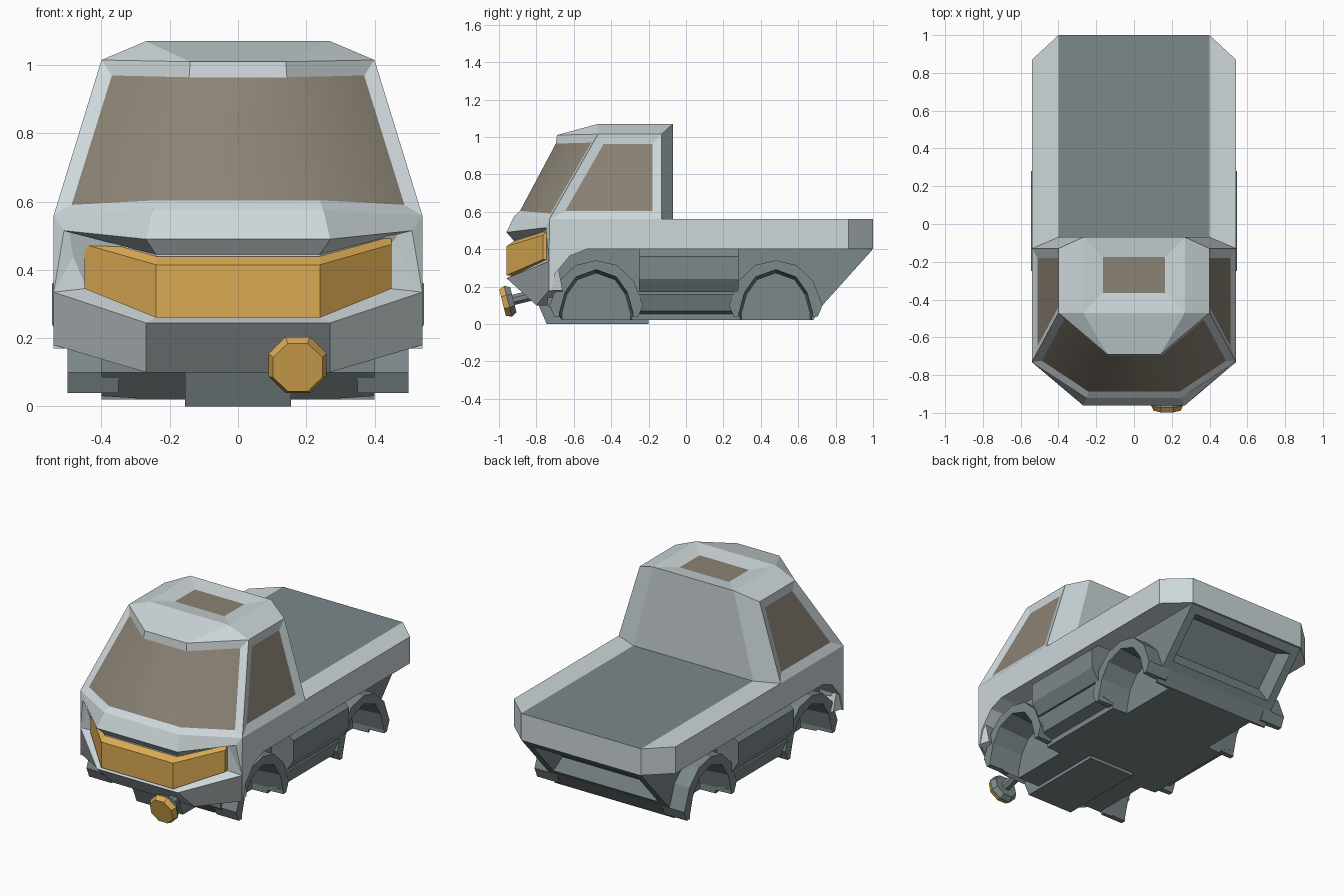
import bpy, bmesh, math
from mathutils import Matrix, Vector

if "Cube" in bpy.data.objects:
    bpy.data.objects.remove(bpy.data.objects["Cube"])


def material(name, rgb):
    m = bpy.data.materials.new(name)
    m.diffuse_color = (*rgb, 1)
    m.use_nodes = True
    m.node_tree.nodes["Principled BSDF"].inputs["Base Color"].default_value = m.diffuse_color
    return m


LIGHT = material("light_grey_paint", (0.61, 0.68, 0.70))
DARK = material("dark_grey_chassis", (0.20, 0.245, 0.255))
GLASS = material("brown_glass", (0.26, 0.225, 0.175))
AMBER = material("amber", (0.70, 0.40, 0.085))


def finish(name, bm, *mats):
    me = bpy.data.meshes.new(name)
    bm.to_mesh(me)
    bm.free()
    ob = bpy.data.objects.new(name, me)
    bpy.context.collection.objects.link(ob)
    for m in mats:
        me.materials.append(m)
    return ob


def build(verts, faces):
    bm = bmesh.new()
    vs = [bm.verts.new(v) for v in verts]
    fs = [bm.faces.new([vs[i] for i in f]) for f in faces]
    bmesh.ops.recalc_face_normals(bm, faces=bm.faces)
    return bm, fs


def prism(pts, axis, a, b, s=1.0, centre=(0, 0)):
    """Extrude a 2D outline along an axis from a to b, scaling the far end."""
    def put(p, q, t):
        return {'x': (t, p, q), 'y': (p, t, q), 'z': (p, q, t)}[axis]
    n = len(pts)
    vs = [put(p, q, a) for p, q in pts]
    vs += [put(centre[0] + (p - centre[0]) * s, centre[1] + (q - centre[1]) * s, b) for p, q in pts]
    fs = [tuple(range(n)), tuple(range(n, 2 * n))]
    fs += [(i, (i + 1) % n, n + (i + 1) % n, n + i) for i in range(n)]
    return build(vs, fs)


def mx(p):
    return (-p[0], p[1], p[2])


def wrap(rows, apex=0):
    """Closed shape wrapped round the nose: rows of (inner, outer) points, mirrored in x."""
    vs = []
    for i, o in rows:
        vs += [mx(o), mx(i), i, o]
    n, fs = len(rows), []
    for r in range(n):
        a, b = 4 * r, 4 * ((r + 1) % n)
        fs += [(a + k, a + k + 1, b + k + 1, b + k) for k in range(3)]
    for side in (0, 3):
        for k in range(1, n - 1):
            t = [apex, (apex + k) % n, (apex + k + 1) % n]
            fs.append(tuple(4 * j + side for j in t))
    return build(vs, fs)[0]


# Cab with recessed windows and sunroof
A = [(.25, -.92, .575), (.54, -.73, .56), (.54, -.13, .56), (.40, -.07, .56)]
B = [(.14, -.69, 1.01), (.40, -.47, 1.015), (.40, -.13, 1.015), (.27, -.07, 1.07)]
C = (.27, -.47, 1.07)
verts = A + [mx(p) for p in reversed(A)] + B + [mx(p) for p in reversed(B)] + [C, mx(C)]
faces = [(i, (i + 1) % 8, 8 + (i + 1) % 8, 8 + i) for i in range(8)]
faces += [(11, 12, 17, 16), (8, 15, 17, 16), (8, 9, 16), (9, 10, 11, 16),
          (15, 14, 17), (14, 13, 12, 17), tuple(range(8))]
bm, fs = build(verts, faces)
for group, thick, depth in (([1, 5], .05, -.015), ([7, 0, 6], .042, -.015), ([8], .105, -.015)):
    panes = [fs[i] for i in group]
    bmesh.ops.inset_region(bm, faces=panes, thickness=thick, depth=depth, use_even_offset=True)
    for f in panes:
        f.material_index = 1
        f.smooth = len(group) == 3
finish("cab", bm, LIGHT, GLASS)

# Nose with the grille recess and bumper
finish("nose", wrap([
    ((.25, -.92, .575), (.54, -.73, .56)),
    ((.27, -.96, .49), (.51, -.75, .515)),
    ((.24, -.92, .445), (.45, -.745, .50)),
    ((.24, -.92, .26), (.45, -.745, .345)),
    ((.27, -.96, .245), (.54, -.732, .335)),
    ((.27, -.80, .10), (.54, -.732, .18)),
    ((.27, -.66, .10), (.52, -.66, .18))], apex=4), LIGHT)

# Amber light panel in the recess
finish("front_light_panel", wrap([
    ((.24, -.90, .26), (.45, -.73, .345)),
    ((.24, -.96, .26), (.45, -.765, .345)),
    ((.24, -.96, .415), (.45, -.765, .475)),
    ((.24, -.925, .44), (.45, -.745, .498))]), AMBER)

# Cargo bed: light rails with a dark floor strip
plan = [(.54, -.73), (.54, .87), (.40, 1.0), (-.40, 1.0), (-.54, .87), (-.54, -.73)]
bm, _ = prism(plan, 'z', .40, .56)
for x in (-.40, .40):
    bmesh.ops.bisect_plane(bm, geom=bm.verts[:] + bm.edges[:] + bm.faces[:],
                           plane_co=(x, 0, 0), plane_no=(1, 0, 0))
for f in bm.faces:
    if f.normal.z > .9 and abs(f.calc_center_median().x) < .40:
        f.material_index = 1
finish("cargo_bed", bm, LIGHT, DARK)

# Skirts in front of the front wheels
skirt = [(-.73, .42), (-.50, .42), (-.53, .40), (-.62, .365), (-.70, .27), (-.72, .18), (-.73, .17)]
for s, side in ((1, "right"), (-1, "left")):
    finish(side + "_skirt", prism(skirt, 'x', s * .40, s * .54)[0], LIGHT)

# Wheel well cutters, tapering inwards
half = [(.20, -.06), (.20, .06), (.17, .17), (.11, .255), (0, .295)]
well = half + [(-y, z) for y, z in reversed(half[:-1])]
cutters = []
for s in (1, -1):
    for y0 in (-.48, .48):
        pts = [(y0 + y, z) for y, z in well]
        c = finish("well_cutter", prism(pts, 'x', s * .55, s * .30, .92, (y0, .02))[0])
        c.hide_render = True
        cutters.append(c)


def carve(ob, tools):
    bpy.context.view_layer.objects.active = ob
    for t in tools:
        m = ob.modifiers.new("well", 'BOOLEAN')
        m.operation, m.solver, m.object = 'DIFFERENCE', 'EXACT', t
        bpy.ops.object.modifier_apply(modifier=m.name)


# Chassis with a recessed sloping tail
hull = [(-.74, .41), (.99, .41), (.995, .395), (.73, .10), (.68, .02), (-.66, .02), (-.74, .10)]
bm, fs = prism(hull, 'x', -.40, .40)
tail = [f for f in bm.faces if f.normal.y > .5 and f.normal.z < -.5 and f.calc_area() > .2]
bmesh.ops.inset_region(bm, faces=tail, thickness=.07, depth=0)
bmesh.ops.inset_region(bm, faces=tail, thickness=.05, depth=-.08)
carve(finish("chassis", bm, DARK), cutters)

# Fenders around the wheel wells
fh = [(.225, .04), (.25, .10), (.20, .23), (.11, .315), (0, .34)]
fender = fh + [(-y, z) for y, z in reversed(fh[:-1])]
for c, (s, y0) in zip(cutters, [(1, -.48), (1, .48), (-1, -.48), (-1, .48)]):
    pts = [(y0 + y, z) for y, z in fender]
    carve(finish("fender", prism(pts, 'x', s * .35, s * .50)[0], DARK), [c])
for c in cutters:
    bpy.data.objects.remove(c)

# Sills and side tanks between the wheels
sill = [(.25, .02), (.28, .022), (.47, .07), (.50, .16), (.35, .16)]
tank = [(.35, .17), (.50, .17), (.545, .24), (.545, .36), (.50, .40), (.35, .40)]
for s, side in ((1, "right"), (-1, "left")):
    finish(side + "_sill", prism([(s * x, z) for x, z in sill], 'y', -.29, .29)[0], DARK)
    finish(side + "_tank", prism([(s * x, z) for x, z in tank], 'y', -.25, .28)[0], DARK)

# Skid plate under the nose
skid = [(-.79, .105), (-.745, 0), (-.20, 0), (-.20, .03), (-.60, .105)]
finish("skid_plate", prism(skid, 'x', -.155, .155)[0], DARK)


# Single eight-sided spot lamp, tipped slightly downwards
def lamp_part(name, r_back, r_front, depth, along, mat):
    bm = bmesh.new()
    bmesh.ops.create_cone(bm, cap_ends=True, segments=8, radius1=r_back, radius2=r_front, depth=depth)
    bm.transform(Matrix.Translation((.175, -.95, .122)) @ Matrix.Rotation(math.radians(104), 4, 'X')
                 @ Matrix.Translation((0, 0, along)) @ Matrix.Rotation(math.pi / 8, 4, 'Z'))
    finish(name, bm, mat)


lamp_part("lamp_lens", .092, .078, .03, .017, AMBER)
lamp_part("lamp_housing", .075, .092, .03, -.013, DARK)
lamp_part("lamp_mount", .03, .03, .12, -.07, DARK)
